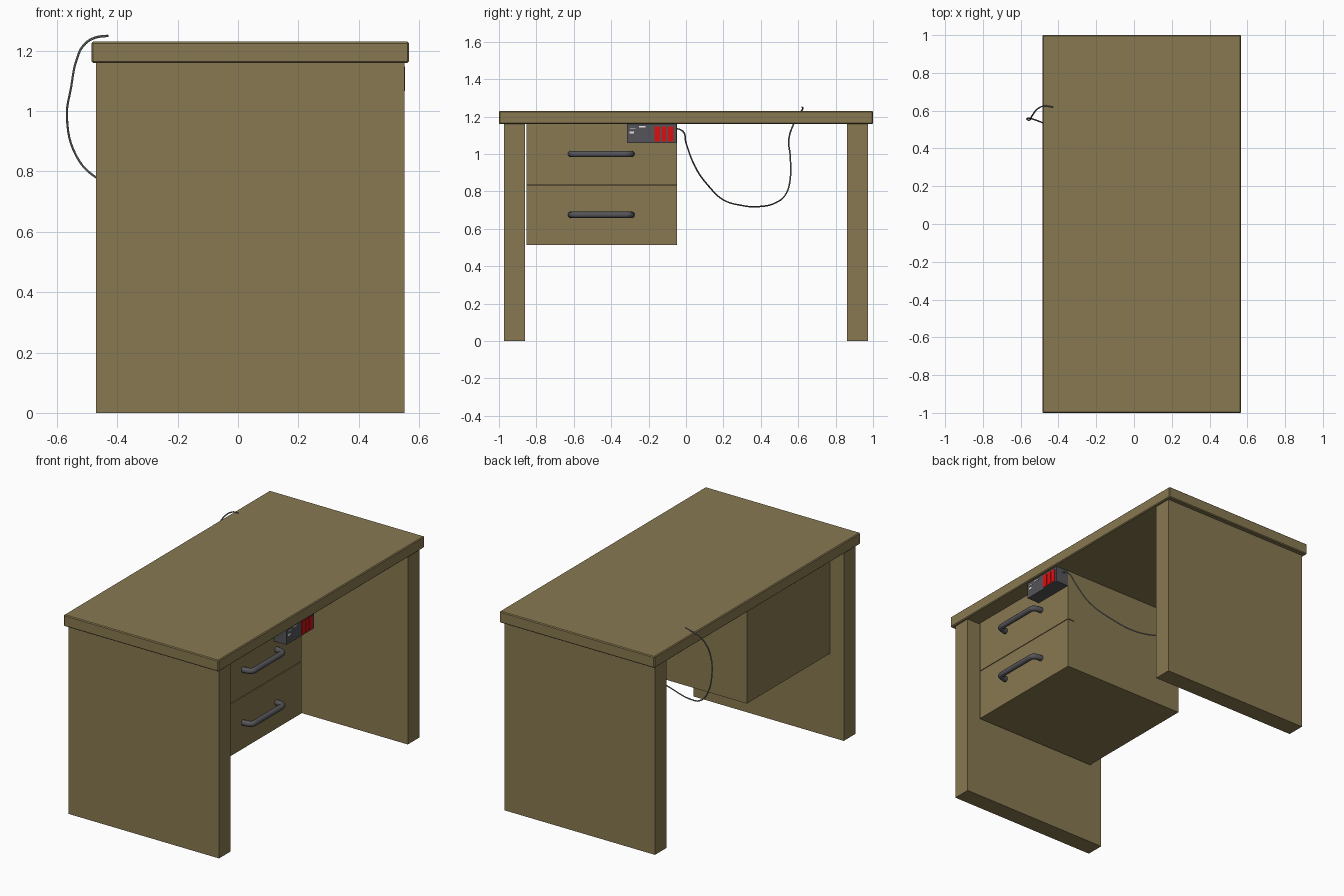
import bpy
from mathutils import Vector

cube = bpy.data.objects.get("Cube")
if cube:
    bpy.data.objects.remove(cube, do_unlink=True)


def material(name, rgb, rough=0.6):
    m = bpy.data.materials.new(name)
    m.use_nodes = True
    m.diffuse_color = (*rgb, 1)
    bsdf = m.node_tree.nodes["Principled BSDF"]
    bsdf.inputs["Base Color"].default_value = (*rgb, 1)
    bsdf.inputs["Roughness"].default_value = rough
    return m


WOOD = material("brown wood", (0.245, 0.19, 0.082))
METAL = material("dark grey metal", (0.09, 0.09, 0.1))
RED = material("red switch", (0.7, 0.005, 0.005))
WHITE = material("white mark", (0.8, 0.8, 0.8))
CABLE = material("grey cable", (0.2, 0.2, 0.21))


def box(name, x, y, z, mat, bevel=0.0):
    """Box spanning the given (min, max) pairs."""
    lo, hi = map(Vector, zip(x, y, z))
    bpy.ops.mesh.primitive_cube_add(size=1, location=(lo + hi) / 2)
    ob = bpy.context.object
    ob.name = name
    ob.scale = hi - lo
    bpy.ops.object.transform_apply(location=False, rotation=False, scale=True)
    ob.data.materials.append(mat)
    if bevel:
        mod = ob.modifiers.new("bevel", "BEVEL")
        mod.width = bevel
        mod.segments = 1
    return ob


def tube(name, points, radius, mat, kind, sides):
    """Round tube swept along a path, converted to a smooth mesh."""
    cu = bpy.data.curves.new(name, "CURVE")
    cu.dimensions = "3D"
    cu.bevel_depth = radius
    cu.bevel_resolution = sides
    cu.use_fill_caps = True
    cu.resolution_u = 6
    sp = cu.splines.new(kind)
    if kind == "BEZIER":
        sp.bezier_points.add(len(points) - 1)
        for bp, p in zip(sp.bezier_points, points):
            bp.co = p
            bp.handle_left_type = bp.handle_right_type = "AUTO"
    else:
        sp.points.add(len(points) - 1)
        for sp_point, p in zip(sp.points, points):
            sp_point.co = (*p, 1)
        sp.use_endpoint_u = True
        sp.order_u = 3
    ob = bpy.data.objects.new(name, cu)
    bpy.context.collection.objects.link(ob)
    cu.materials.append(mat)
    bpy.ops.object.select_all(action="DESELECT")
    ob.select_set(True)
    bpy.context.view_layer.objects.active = ob
    bpy.ops.object.convert(target="MESH")
    bpy.ops.object.shade_smooth_by_angle(angle=0.8)
    return bpy.context.object


# Desk top and the two panel legs
box("desk_top", (-0.485, 0.567), (-1, 1), (1.16, 1.23), WOOD, 0.005)
for name, y in (("front_leg", (-0.972, -0.86)), ("back_leg", (0.86, 0.972))):
    box(name, (-0.47, 0.552), y, (0, 1.16), WOOD)

# Hanging drawer cabinet
CAB_Y = (-0.853, -0.048)
box("drawer_cabinet", (-0.38, 0.42), CAB_Y, (0.515, 1.16), WOOD)
for name, z, handle_z in (("lower", (0.515, 0.833), 0.675),
                          ("upper", (0.837, 1.16), 1.0)):
    box(name + "_drawer_front", (0.42, 0.465), CAB_Y, z, WOOD)
    # Bow handle: out from the drawer, along, and back
    half = [(0.455, 0.162), (0.485, 0.162), (0.521, 0.15), (0.521, 0.1)]
    path = [(x, -0.453 - d, handle_z) for x, d in half]
    path += [(x, -0.453 + d, handle_z) for x, d in reversed(half)]
    tube(name + "_handle", path, 0.017, METAL, "NURBS", 4)

# Power strip under the edge of the top
FACE = 0.55
box("power_strip", (0.465, FACE), (-0.315, -0.05), (1.06, 1.16), METAL)
for i in range(3):
    y = -0.168 + i * 0.036
    box(f"switch_{i + 1}", (FACE, FACE + 0.004), (y, y + 0.029), (1.067, 1.148), RED)
for i, (y, z, w, h) in enumerate([(-0.235, 1.146, 0.035, 0.006),
                                  (-0.285, 1.138, 0.03, 0.005),
                                  (-0.29, 1.115, 0.022, 0.012)]):
    box(f"mark_{i + 1}", (FACE, FACE + 0.002), (y - w / 2, y + w / 2),
        (z - h / 2, z + h / 2), WHITE)

# Cable hanging below the desk and looping over its far edge
cable_path = [
    (0.51, -0.06, 1.14), (0.49, -0.015, 1.12), (0.45, 0.0, 1.06),
    (0.38, 0.05, 0.93), (0.27, 0.12, 0.83), (0.15, 0.2, 0.755),
    (0.02, 0.3, 0.725), (-0.2, 0.4, 0.72), (-0.37, 0.48, 0.74),
    (-0.47, 0.53, 0.78), (-0.535, 0.555, 0.85), (-0.567, 0.558, 0.98),
    (-0.553, 0.55, 1.08), (-0.535, 0.58, 1.17), (-0.51, 0.61, 1.22),
    (-0.475, 0.625, 1.243), (-0.43, 0.62, 1.25),
]
tube("power_cable", cable_path, 0.004, CABLE, "BEZIER", 1)
